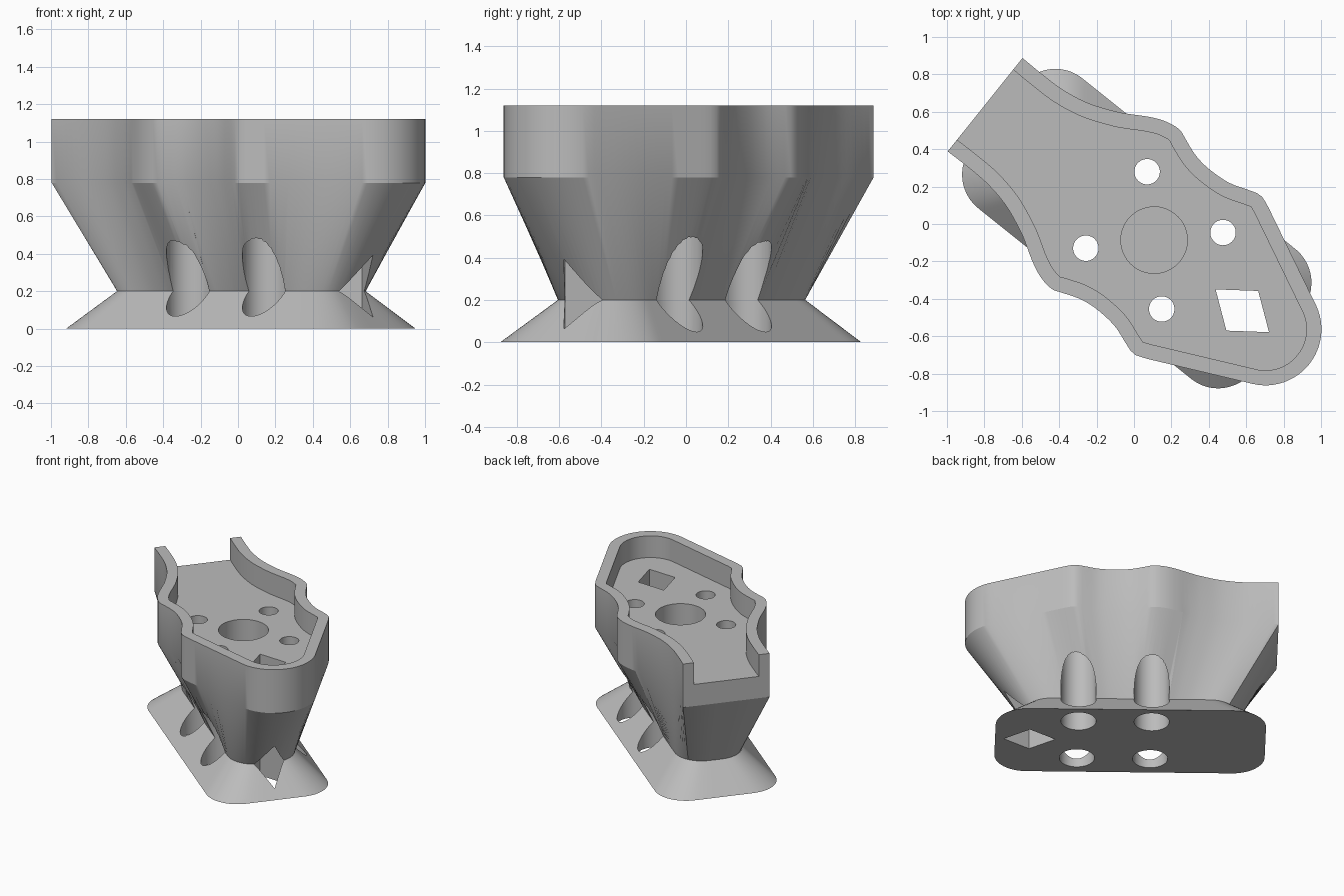
import bpy, bmesh, math
from mathutils import Vector

if "Cube" in bpy.data.objects:
    bpy.data.objects.remove(bpy.data.objects["Cube"])

# single material
grey = bpy.data.materials.new("plain_grey")
grey.diffuse_color = (0.5, 0.5, 0.5, 1)
grey.use_nodes = True
grey.node_tree.nodes["Principled BSDF"].inputs["Base Color"].default_value = grey.diffuse_color


def resample(pts, n):
    """n+1 evenly spaced points along an open polyline."""
    acc = [0.0]
    for a, b in zip(pts, pts[1:]):
        acc.append(acc[-1] + (b - a).length)
    out, k = [], 0
    for i in range(n + 1):
        d = acc[-1] * i / n
        while k < len(pts) - 2 and acc[k + 1] < d:
            k += 1
        t = (d - acc[k]) / max(acc[k + 1] - acc[k], 1e-9)
        out.append(pts[k].lerp(pts[k + 1], min(t, 1)))
    return out


def spline(ctrl, steps=8):
    """Smooth curve through the control points."""
    p = [2 * ctrl[0] - ctrl[1]] + ctrl + [2 * ctrl[-1] - ctrl[-2]]
    out = []
    for a, b, c, d in zip(p, p[1:], p[2:], p[3:]):
        for s in range(steps):
            t = s / steps
            out.append(0.5 * (2 * b + (c - a) * t + (2 * a - 5 * b + 4 * c - d) * t * t
                              + (3 * b - a - 3 * c + d) * t ** 3))
    return out + [ctrl[-1]]


def arc(cx, cy, r, a0, a1, n=14):
    return [Vector((cx + r * math.cos(math.radians(a0 + (a1 - a0) * i / n)),
                    cy + r * math.sin(math.radians(a0 + (a1 - a0) * i / n)))) for i in range(n + 1)]


def mirrored(pts):
    return [Vector((p.x, -p.y)) for p in reversed(pts)]


N_SIDE, N_END = 64, 24


def loop(side, end, back):
    """Closed ring: side, far end, mirrored side, open end."""
    s, e, b = resample(side, N_SIDE), resample(end, N_END), resample(back, N_END)
    return s[:-1] + e[:-1] + mirrored(s)[:-1] + b[:-1]


def rounded_rect(cu, cv, L, w, r):
    """Rounded rectangle split at the middles of its corners."""
    side = arc(cu - L + r, w - r, r, 135, 90) + arc(cu + L - r, w - r, r, 90, 45)
    end = arc(cu + L - r, w - r, r, 45, 0) + arc(cu + L - r, r - w, r, 0, -45)
    back = arc(cu - L + r, r - w, r, 225, 180) + arc(cu - L + r, w - r, r, 180, 135)
    return [p + Vector((0, cv)) for p in loop(side, end, back)]


def loft(name, rings):
    """Solid through a stack of (ring, z) sections."""
    bm = bmesh.new()
    rows = [[bm.verts.new((p.x, p.y, z)) for p in ring] for ring, z in rings]
    n = len(rows[0])
    for a, b in zip(rows, rows[1:]):
        for i in range(n):
            j = (i + 1) % n
            bm.faces.new((a[i], a[j], b[j], b[i]))
    bm.faces.new(rows[0][::-1])
    bm.faces.new(rows[-1])
    bmesh.ops.recalc_face_normals(bm, faces=bm.faces)
    me = bpy.data.meshes.new(name)
    bm.to_mesh(me)
    bm.free()
    ob = bpy.data.objects.new(name, me)
    bpy.context.collection.objects.link(ob)
    me.materials.append(grey)
    return ob


# tray outline: waisted side, then a straight run into a round end
ctrl = [Vector(p) for p in (
    (-1.02, .32), (-.9, .318), (-.75, .322), (-.6, .35), (-.46, .405), (-.386, .444),
    (-.3, .495), (-.217, .532), (-.128, .547), (-.065, .525), (.03, .492), (.131, .48),
    (.26, .49), (.37, .527), (.433, .543), (.494, .524))]
side = spline(ctrl) + [Vector((1.03, .27))]
end = arc(.9, 0, .30, 64, -64, 32)
open_end = [Vector((-1.02, -.32)), Vector((-1.02, .32))]
outline = loop(side, end, open_end)

# body: flared foot, neck, flared funnel, straight rim
foot = rounded_rect(.027, -.01, .96, .445, .23)
neck = rounded_rect(.027, -.005, .76, .245, .20)
body = loft("mount_body", [(foot, 0), (neck, .2), (outline, .78), (outline, 1.12)])

# recess outline: tray outline moved inward by the wall thickness
WALL = .08
half = resample(side, 120) + arc(.9, 0, .30, 64, 0, 20)[1:]
inner = [Vector((-1.2, .24))]
for i, p in enumerate(half):
    t = (half[min(i + 1, len(half) - 1)] - half[max(i - 1, 0)]).normalized()
    q = p + Vector((t.y, -t.x)) * WALL
    if min((q - h).length for h in half) > WALL - .003 and q.x > inner[-1].x + .001:
        inner.append(q)
inner[-1].y = 0
inner = inner + mirrored(inner)[1:]

# cutters: recess, centre pocket, screw holes with counterbores, diamond slot
circle = lambda u, v, r: arc(u, v, r, 0, 360, 48)[:-1]
cutters = [loft("recess_cutter", [(inner, .95), (inner, 1.3)])]
pocket = circle(.138, 0, .178)
cutters.append(loft("pocket_cutter", [(pocket, .45), (pocket, 1.05)]))
for su in (-1, 1):
    for sv in (-1, 1):
        u, v = .14 + .26 * su, .262 * sv
        small, big = circle(u, v, .068), circle(u, v, .125)
        cutters.append(loft("counterbore_cutter",
                            [(big, -.1), (big, .8), (small, .8), (small, 1.05)]))
diamond = [Vector(p) for p in ((.925, 0), (.742, .136), (.559, 0), (.742, -.136))]
cutters.append(loft("diamond_cutter", [(diamond, -.1), (diamond, 1.05)]))

bpy.context.view_layer.objects.active = body
for c in cutters:
    c.hide_render = True
    m = body.modifiers.new("cut", 'BOOLEAN')
    m.operation, m.solver, m.object = 'DIFFERENCE', 'EXACT', c
    bpy.ops.object.modifier_apply(modifier=m.name)
    bpy.data.objects.remove(c)

# smooth curved walls and turn the part to its diagonal pose
bpy.ops.object.select_all(action='DESELECT')
body.select_set(True)
bpy.ops.object.shade_smooth_by_angle(angle=math.radians(25))
body.rotation_euler.z = math.atan2(-.625, .78)
